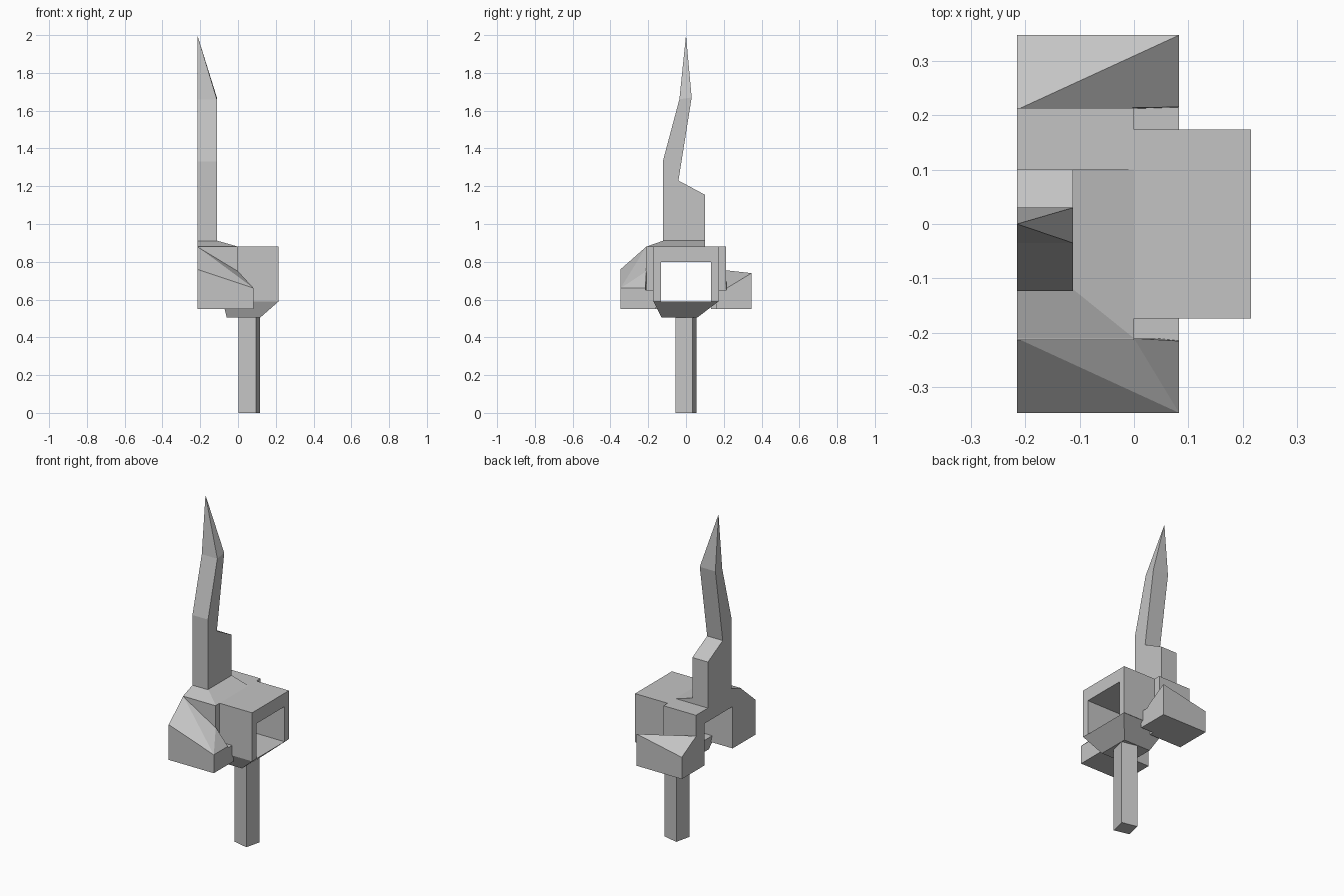
import bpy
import bmesh
from itertools import product
from math import radians, cos, sin, pi

cube = bpy.data.objects.get("Cube")
if cube:
    bpy.data.objects.remove(cube, do_unlink=True)

grey = bpy.data.materials.new("plain_grey")
grey.use_nodes = True
GREY = (0.55, 0.55, 0.55, 1)
grey.diffuse_color = GREY
grey.node_tree.nodes["Principled BSDF"].inputs["Base Color"].default_value = GREY

# Main outline: left and right faces of the body, its top and hole
LEFT, MID, RIGHT = -0.215, 0.0, 0.215
STUB = 0.083
TOP, LINTEL, SILL, BASE = 0.88, 0.80, 0.59, 0.55


def finish(name, bm):
    bmesh.ops.recalc_face_normals(bm, faces=bm.faces)
    mesh = bpy.data.meshes.new(name)
    bm.to_mesh(mesh)
    bm.free()
    mesh.materials.append(grey)
    obj = bpy.data.objects.new(name, mesh)
    bpy.context.collection.objects.link(obj)
    return obj


def hull(name, points):
    """Faceted solid around a few corner points."""
    bm = bmesh.new()
    for p in points:
        bm.verts.new(p)
    res = bmesh.ops.convex_hull(bm, input=bm.verts)
    loose = [v for v in bm.verts if not v.link_faces]
    bmesh.ops.delete(bm, geom=loose, context='VERTS')
    bmesh.ops.dissolve_limit(bm, angle_limit=radians(1),
                             verts=bm.verts, edges=bm.edges)
    return finish(name, bm)


def box(name, xs, ys, zs):
    return hull(name, list(product(xs, ys, zs)))


def extrude_x(name, outline, x0, x1):
    """Prism from a (y, z) outline."""
    bm = bmesh.new()
    face = bm.faces.new([bm.verts.new((x0, y, z)) for y, z in outline])
    res = bmesh.ops.extrude_face_region(bm, geom=[face])
    moved = [g for g in res["geom"] if isinstance(g, bmesh.types.BMVert)]
    bmesh.ops.translate(bm, verts=moved, vec=(x1 - x0, 0, 0))
    return finish(name, bm)


# Post, turned a little about its own axis
post = [(0.06 + 0.067 * cos(a), 0.067 * sin(a))
        for a in (radians(32) + i * pi / 2 for i in range(4))]
hull("post", [(x, y, z) for x, y in post for z in (0, 0.53)])

# Funnel joining the post to the sill of the body
hull("funnel",
     list(product((-0.08, RIGHT), (-0.172, 0.172), (SILL,)))
     + list(product((-0.06, 0.118), (-0.13, 0.06), (0.505,))))

# Square frame on the right, open from side to side
box("frame_top", (MID, RIGHT), (-0.174, 0.174), (LINTEL, TOP))
for side, label in ((-1, "front"), (1, "back")):
    box(label + "_frame_wall", (MID, RIGHT),
        (side * 0.133, side * 0.174), (SILL, TOP))
    box(label + "_leg", (LEFT, MID),
        (side * 0.133, side * 0.213), (BASE, TOP))
    box(label + "_leg_shoulder", (MID, STUB),
        (side * 0.16, side * 0.22), (BASE, 0.65))

# Roof behind the frame
box("roof", (LEFT, MID), (-0.213, 0.213), (LINTEL, TOP))

# Sloped block at the front
hull("front_block", [
    (LEFT, -0.21, TOP), (MID, -0.21, 0.75),
    (LEFT, -0.347, 0.76), (STUB, -0.347, 0.66), (STUB, -0.215, 0.66),
] + list(product((LEFT, STUB), (-0.347, -0.21), (BASE,))))

# Lower block at the back, with a twisted top
hull("back_block", [
    (LEFT, 0.21, 0.755), (LEFT, 0.347, 0.68),
    (STUB, 0.347, 0.74), (STUB, 0.215, 0.66),
] + list(product((LEFT, STUB), (0.347, 0.21), (BASE,))))

# Low collar around the root of the blade
EDGE = -0.112
hull("blade_collar",
     list(product((LEFT, MID), (-0.21, 0.10), (TOP,)))
     + list(product((LEFT, EDGE), (-0.12, 0.10), (0.912,))))

# Bent blade with a stepped back
extrude_x("blade", [(-0.123, TOP), (-0.123, 1.33), (-0.035, 1.66),
                    (0.03, 1.67), (-0.04, 1.23), (0.10, 1.155), (0.10, TOP)],
          LEFT, EDGE)

# Point of the blade, slanting to the left face
hull("blade_tip", [(x, y, z) for x in (LEFT, EDGE)
                   for y, z in ((-0.035, 1.66), (0.03, 1.67))]
     + [(LEFT, 0, 2.0)])
